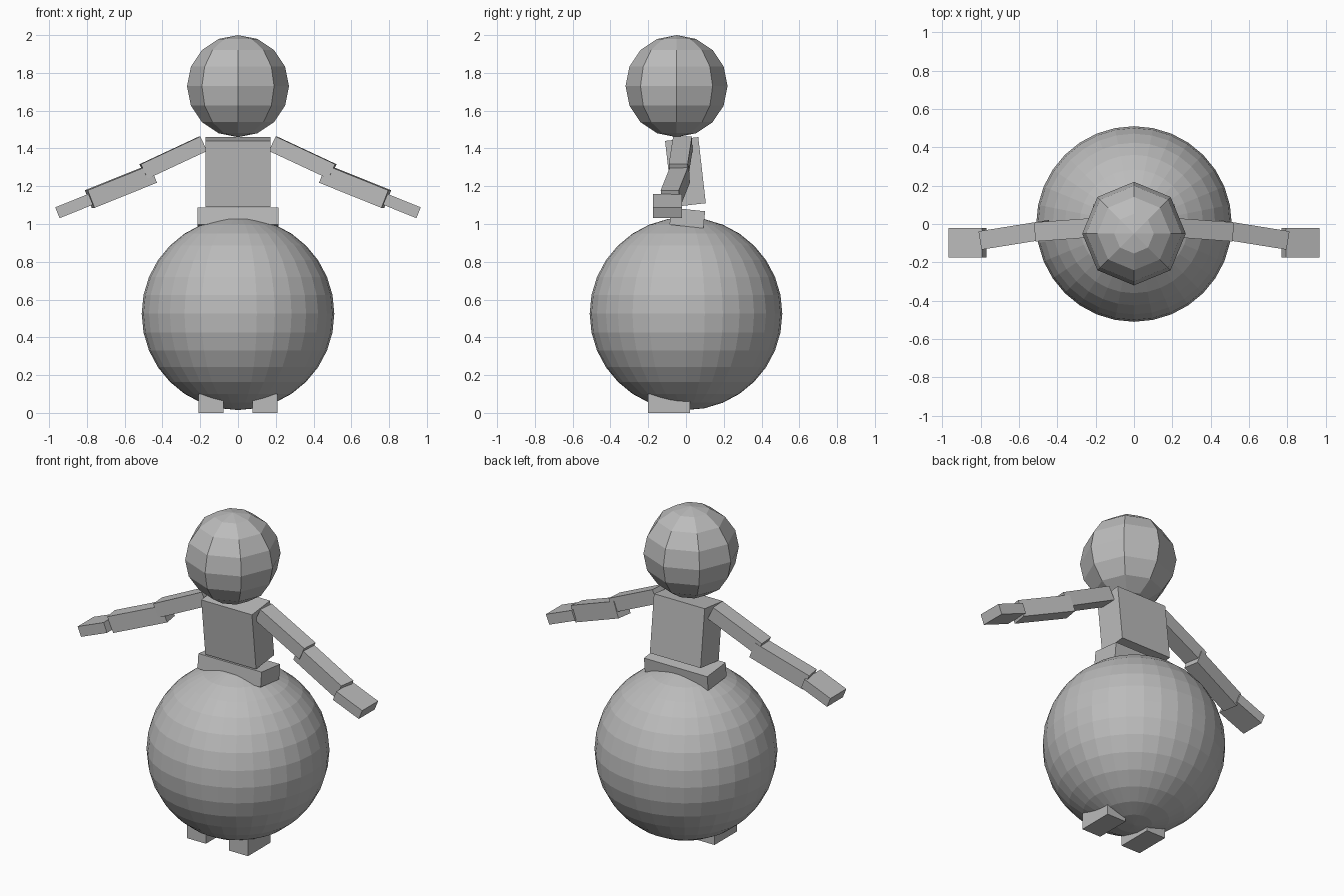
import bpy
from math import radians
from mathutils import Matrix, Vector

if "Cube" in bpy.data.objects:
    bpy.data.objects.remove(bpy.data.objects["Cube"])

grey = bpy.data.materials.new("plain_grey")
grey.diffuse_color = (0.5, 0.5, 0.5, 1)
grey.use_nodes = True
grey.node_tree.nodes["Principled BSDF"].inputs["Base Color"].default_value = grey.diffuse_color


def finish(name):
    ob = bpy.context.object
    ob.name = name
    ob.data.materials.append(grey)
    return ob


def ball(name, centre, radius, segments, rings):
    bpy.ops.mesh.primitive_uv_sphere_add(
        segments=segments, ring_count=rings, radius=radius, location=centre)
    return finish(name)


def box(name, centre, size, rot=Matrix()):
    bpy.ops.mesh.primitive_cube_add(size=1)
    ob = finish(name)
    ob.data.transform(Matrix.Translation(Vector(centre)) @ rot
                      @ Matrix.Diagonal((*size, 1)))
    return ob


def limb(name, start, end, width, thick):
    """Box running from start to end, yawed and then pitched, on both sides."""
    a, b = Vector(start), Vector(end)
    d = (b - a).normalized()
    side = Vector((0, 0, 1)).cross(d).normalized()
    rot = Matrix((d, side, d.cross(side))).transposed().to_4x4()
    pair(name, (a + b) / 2, ((b - a).length, width, thick), rot)


def pair(name, centre, size, rot=Matrix()):
    ob = box(name, centre, size, rot)
    ob.modifiers.new("mirror", 'MIRROR').use_axis = (True, False, False)


# Round lower body and faceted head
ball("round_body", (0, 0, 0.525), 0.51, 32, 16)
ball("head", (0, -0.05, 1.73), 0.27, 8, 8)

# Torso leans forward, hips lean back
box("torso", (0, -0.003, 1.275), (0.345, 0.177, 0.352),
    Matrix.Rotation(radians(6.5), 4, 'X'))
box("hips", (0, 0.007, 1.032), (0.43, 0.18, 0.09),
    Matrix.Rotation(radians(-6), 4, 'X'))

# Arms, in three stepped segments
limb("upper_arm", (0.185, -0.017, 1.425), (0.50, -0.04, 1.278), 0.1, 0.085)
limb("forearm", (0.455, -0.03, 1.265), (0.785, -0.083, 1.132), 0.097, 0.1)
pair("hand", (0.868, -0.098, 1.095), (0.19, 0.155, 0.062),
     Matrix.Rotation(radians(22), 4, 'Y'))

# Feet
pair("foot", (0.143, -0.09, 0.05), (0.13, 0.22, 0.1))
